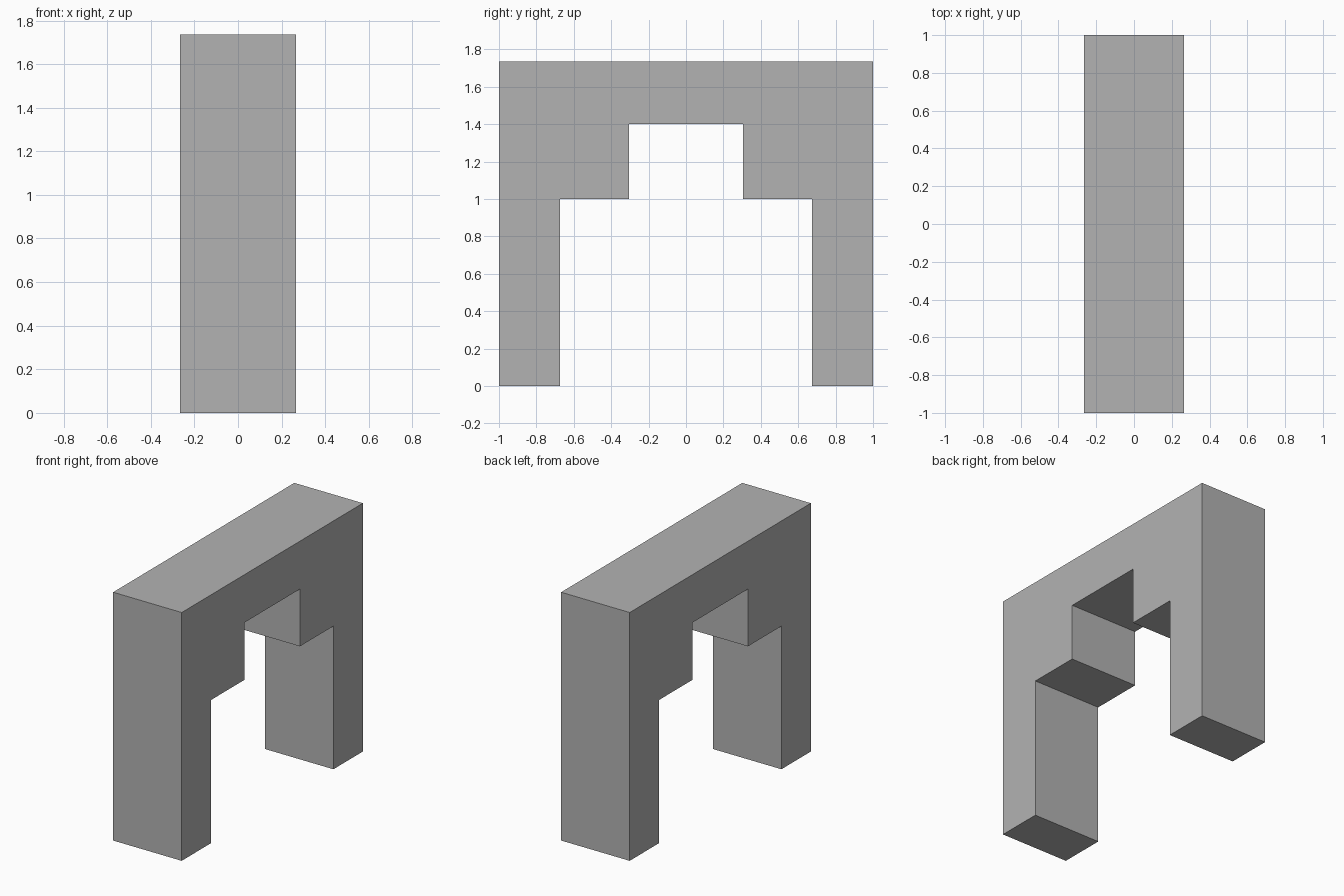
import bpy
import bmesh

cube = bpy.data.objects.get("Cube")
if cube:
    bpy.data.objects.remove(cube, do_unlink=True)

HALF_WIDTH = 0.265

# Plain grey material
grey = bpy.data.materials.new("grey")
grey.use_nodes = True
colour = (0.45, 0.45, 0.45, 1)
grey.diffuse_color = colour
grey.node_tree.nodes["Principled BSDF"].inputs["Base Color"].default_value = colour

# Half of the stepped arch outline (y, z), from the outer foot to the middle of the opening
half = [(1, 1.735), (1, 0), (0.675, 0), (0.675, 1.0), (0.305, 1.0), (0.305, 1.4)]
outline = half + [(-y, z) for y, z in reversed(half)]

# Extrude the mirrored outline across the width
bm = bmesh.new()
face = bm.faces.new([bm.verts.new((-HALF_WIDTH, y, z)) for y, z in outline])
result = bmesh.ops.extrude_face_region(bm, geom=[face], use_keep_orig=True)
moved = [v for v in result["geom"] if isinstance(v, bmesh.types.BMVert)]
bmesh.ops.translate(bm, verts=moved, vec=(2 * HALF_WIDTH, 0, 0))
bmesh.ops.recalc_face_normals(bm, faces=bm.faces)

mesh = bpy.data.meshes.new("stepped_arch")
bm.to_mesh(mesh)
bm.free()
mesh.materials.append(grey)
arch = bpy.data.objects.new("stepped_arch", mesh)
bpy.context.collection.objects.link(arch)
